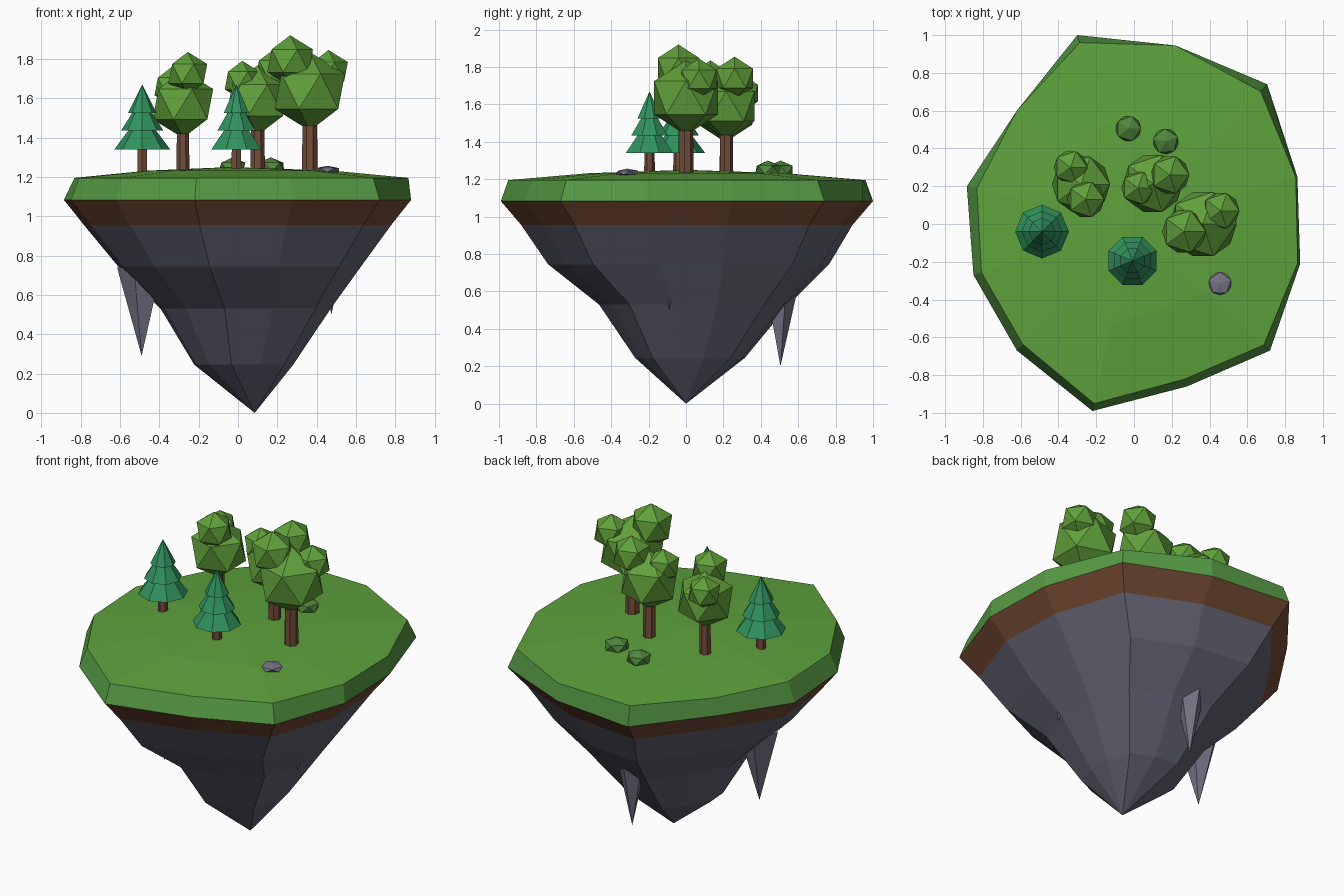
import bpy, bmesh, math
from mathutils import Matrix, Vector

if "Cube" in bpy.data.objects:
    bpy.data.objects.remove(bpy.data.objects["Cube"])


def material(name, r, g, b):
    lin = [((c / 255 + 0.055) / 1.055) ** 2.4 for c in (r, g, b)]
    m = bpy.data.materials.new(name)
    m.diffuse_color = (*lin, 1)
    m.use_nodes = True
    m.node_tree.nodes["Principled BSDF"].inputs["Base Color"].default_value = m.diffuse_color
    return m


GRASS = material("grass", 94, 162, 60)
TURF = material("turf_side", 86, 155, 68)
DIRT = material("dirt", 116, 74, 51)
ROCK = material("rock", 99, 98, 114)
SPIKE = material("light_rock", 118, 115, 133)
BARK = material("bark", 116, 78, 58)
LEAF = material("leaf", 96, 160, 58)
PINE = material("pine_needles", 48, 146, 94)
BUSH = material("bush_green", 80, 135, 60)


def finish(name, bm, *mats):
    bmesh.ops.recalc_face_normals(bm, faces=bm.faces)
    me = bpy.data.meshes.new(name)
    bm.to_mesh(me)
    bm.free()
    for m in mats:
        me.materials.append(m)
    ob = bpy.data.objects.new(name, me)
    bpy.context.collection.objects.link(ob)
    return ob


def cone(bm, x, y, z0, z1, r0, r1, sides, turn=0.0):
    mat = Matrix.Translation((x, y, (z0 + z1) / 2)) @ Matrix.Rotation(turn, 4, 'Z')
    bmesh.ops.create_cone(bm, cap_ends=True, segments=sides, radius1=r0,
                          radius2=r1, depth=z1 - z0, matrix=mat)


def ball(bm, x, y, z, r, flat=1.0, turn=0.0):
    mat = (Matrix.Translation((x, y, z)) @ Matrix.Rotation(turn, 4, 'Z')
           @ Matrix.Diagonal((r, r, r * flat, 1)))
    bmesh.ops.create_icosphere(bm, subdivisions=1, radius=1, matrix=mat)


# Island: irregular outline stacked in rings from the grass centre to the rock tip
OUTLINE = [(.865, .25), (.705, .74), (.22, .945), (-.30, 1.0), (-.62, .60),
           (-.885, .20), (-.85, -.27), (-.62, -.67), (-.22, -.99),
           (.28, -.86), (.72, -.67), (.88, -.21)]
INSET = [.99, .95, 1, .96, 1, .94, .95, .95, .96, .955, .955, .985]
# z, x scale, y scale, x shift, y shift
RINGS = [(1.232, .55, .55, 0, 0), (1.195, 1, 1, 0, 0), (1.083, 1, 1, 0, 0),
         (.955, .885, .89, 0, 0), (.745, .70, .755, .01, .01),
         (.53, .49, .51, .04, .04), (.245, .285, .295, .03, .02)]
BANDS = [0, 1, 2, 3, 3, 3]    # material of each band between rings

bm = bmesh.new()
rings = []
for i, (z, sx, sy, dx, dy) in enumerate(RINGS):
    ring = []
    for (x, y), k in zip(OUTLINE, INSET):
        k = k if i < 2 else 1
        ring.append(bm.verts.new((x * sx * k + dx, y * sy * k + dy, z)))
    rings.append(ring)
top = bm.verts.new((-.04, 0, 1.25))
tip = bm.verts.new((.085, 0, 0))
n = len(OUTLINE)
for j in range(n):
    k = (j + 1) % n
    bm.faces.new((top, rings[0][j], rings[0][k])).material_index = 0
    bm.faces.new((tip, rings[-1][k], rings[-1][j])).material_index = 3
    for a, b, m in zip(rings, rings[1:], BANDS):
        bm.faces.new((a[j], b[j], b[k], a[k])).material_index = m
finish("island", bm, GRASS, TURF, DIRT, ROCK)

# Hanging rock spikes: x, y, tip z, top z, radius
for i, (x, y, z0, z1, r, sides) in enumerate([(-.49, -.02, .29, .74, .125, 5),
                                              (.015, .505, .20, .67, .105, 5),
                                              (.475, -.09, .50, .66, .035, 4)]):
    bm = bmesh.new()
    cone(bm, x, y, z0, z1, 0, r, sides, math.pi / 2 if x < 0 else 0)
    finish(f"hanging_spike_{i + 1}", bm, SPIKE)

# Leafy trees: trunk (x, y, radius, top) and crown balls (x, y, z, r)
TREES = [
    ((-.28, .21, .034, 1.46), [(-.28, .21, 1.57, .172), (-.255, .13, 1.725, .11),
                               (-.335, .30, 1.66, .10)]),
    ((.10, .215, .038, 1.48), [(.10, .215, 1.59, .178), (.19, .26, 1.74, .115),
                               (.022, .19, 1.69, .10)]),
    ((.365, 0, .041, 1.50), [(.365, 0, 1.635, .20), (.265, -.04, 1.79, .13),
                             (.46, .07, 1.735, .11)])]
for i, ((x, y, r, zt), balls) in enumerate(TREES):
    bm = bmesh.new()
    cone(bm, x, y, 1.215, zt, r, r * .92, 7)
    finish(f"tree_trunk_{i + 1}", bm, BARK)
    bm = bmesh.new()
    for b in balls:
        ball(bm, *b)
    finish(f"tree_crown_{i + 1}", bm, LEAF)

# Pines: short trunk and three stacked cones
for i, (x, y, s) in enumerate([(-.487, -.04, 1.0), (-.008, -.195, .97)]):
    bm = bmesh.new()
    cone(bm, x, y, 1.215, 1.36, .029, .027, 6)
    finish(f"pine_trunk_{i + 1}", bm, BARK)
    bm = bmesh.new()
    for z0, z1, r in [(1.34, 1.53, .142), (1.435, 1.605, .108), (1.525, 1.67, .072)]:
        cone(bm, x, y, z0, z1, r * s, 0, 8, math.pi / 8 * i)
    finish(f"pine_needles_{i + 1}", bm, PINE)

# Bushes and a flat stone on the grass
for i, (x, y) in enumerate([(-.03, .505), (.168, .437)]):
    bm = bmesh.new()
    ball(bm, x, y, 1.25, .076, .65, i * .4)
    finish(f"bush_{i + 1}", bm, BUSH)
bm = bmesh.new()
ball(bm, .455, -.315, 1.235, .068, .32, .3)
finish("stone", bm, SPIKE)
